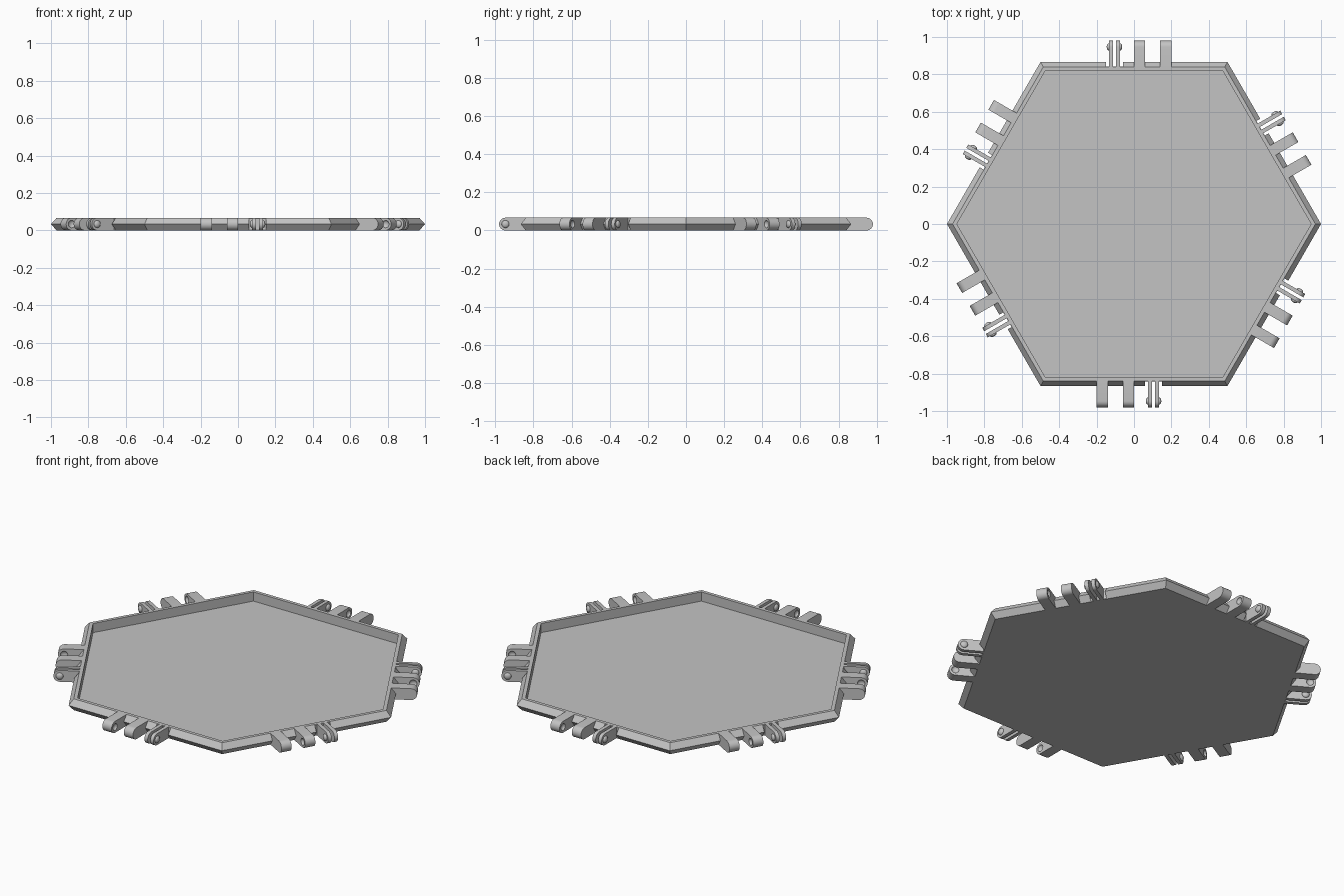
import bpy, bmesh
from math import pi, cos, sin, radians
from mathutils import Matrix, Vector

cube = bpy.data.objects.get("Cube")
if cube:
    bpy.data.objects.remove(cube, do_unlink=True)

H = 0.067          # total height
MID = H / 2
REACH = 0.98       # outer end of the hinge arms

grey = bpy.data.materials.new("grey plastic")
grey.use_nodes = True
grey.diffuse_color = (0.55, 0.55, 0.55, 1)
grey.node_tree.nodes["Principled BSDF"].inputs["Base Color"].default_value = grey.diffuse_color


def make_object(name, bm):
    bmesh.ops.recalc_face_normals(bm, faces=bm.faces)
    mesh = bpy.data.meshes.new(name)
    bm.to_mesh(mesh)
    bm.free()
    mesh.materials.append(grey)
    obj = bpy.data.objects.new(name, mesh)
    bpy.context.collection.objects.link(obj)
    return obj


def activate(obj):
    bpy.ops.object.select_all(action='DESELECT')
    obj.select_set(True)
    bpy.context.view_layer.objects.active = obj


def smooth(obj):
    activate(obj)
    bpy.ops.object.shade_smooth_by_angle(angle=radians(35))


def cut(obj, cutter):
    cutter.hide_render = True
    mod = obj.modifiers.new("cut", 'BOOLEAN')
    mod.operation = 'DIFFERENCE'
    mod.solver = 'EXACT'
    mod.object = cutter
    activate(obj)
    bpy.ops.object.modifier_apply(modifier=mod.name)
    bpy.data.objects.remove(cutter, do_unlink=True)


def add_arm(bm, x0, x1, steps=12):
    """Arm pointing to +y with a half-round end, extruded along x."""
    root, centre = 0.835, REACH - MID
    profile = [(root, 0)]
    for i in range(steps + 1):
        a = -pi / 2 + pi * i / steps
        profile.append((centre + MID * cos(a), MID + MID * sin(a)))
    profile.append((root, H))
    face = bm.faces.new([bm.verts.new((x0, y, z)) for y, z in profile])
    ext = bmesh.ops.extrude_face_region(bm, geom=[face])
    moved = [v for v in ext["geom"] if isinstance(v, bmesh.types.BMVert)]
    bmesh.ops.translate(bm, verts=moved, vec=(x1 - x0, 0, 0))


def add_knob(bm, x):
    """Flattened ball on the hinge axis."""
    place = Matrix.Translation((x, REACH - MID, MID))
    turn = Matrix.Rotation(pi / 2, 4, 'Y')
    bmesh.ops.create_uvsphere(bm, u_segments=20, v_segments=12, radius=0.02,
                              matrix=place @ Matrix.Diagonal((0.6, 1, 1, 1)) @ turn)


# Hexagonal tray: rings of (apothem, height) from underside to inner floor
bm = bmesh.new()
rings = []
for apothem, z in [(0.84, 0), (0.866, MID), (0.84, H), (0.82, H), (0.82, 0.013)]:
    r = apothem / cos(pi / 6)
    rings.append([bm.verts.new((r * cos(k * pi / 3), r * sin(k * pi / 3), z)) for k in range(6)])
for low, high in zip(rings, rings[1:]):
    for k in range(6):
        n = (k + 1) % 6
        bm.faces.new((low[k], low[n], high[n], high[k]))
bm.faces.new(rings[0])
bm.faces.new(rings[-1])
tray = make_object("tray", bm)

# Clearance slots in the rim around each clip
bm = bmesh.new()
for k in range(6):
    place = (Matrix.Rotation(k * pi / 3, 4, 'Z') @ Matrix.Translation((-0.105, 0.892, MID))
             @ Matrix.Diagonal((0.09, 0.1, 0.2, 1)))
    bmesh.ops.create_cube(bm, size=1, matrix=place)
cut(tray, make_object("slot_cutter", bm))

# Pair of socket tabs with dimples on the facing sides
bm = bmesh.new()
add_arm(bm, 0.0, 0.06)
add_arm(bm, 0.14, 0.2)
tabs = make_object("socket_tabs_1", bm)
bm = bmesh.new()
add_knob(bm, 0.06)
add_knob(bm, 0.14)
cut(tabs, make_object("dimple_cutter", bm))
smooth(tabs)

# Springy two-prong clip with knobs on the outer sides
bm = bmesh.new()
add_arm(bm, -0.134, -0.113)
add_arm(bm, -0.096, -0.075)
add_knob(bm, -0.134)
add_knob(bm, -0.075)
clip = make_object("clip_1", bm)
smooth(clip)

# Repeat the hinge set on the other five edges
for part, name in ((tabs, "socket_tabs"), (clip, "clip")):
    for k in range(1, 6):
        copy = bpy.data.objects.new(f"{name}_{k + 1}", part.data)
        copy.rotation_euler.z = k * pi / 3
        bpy.context.collection.objects.link(copy)
